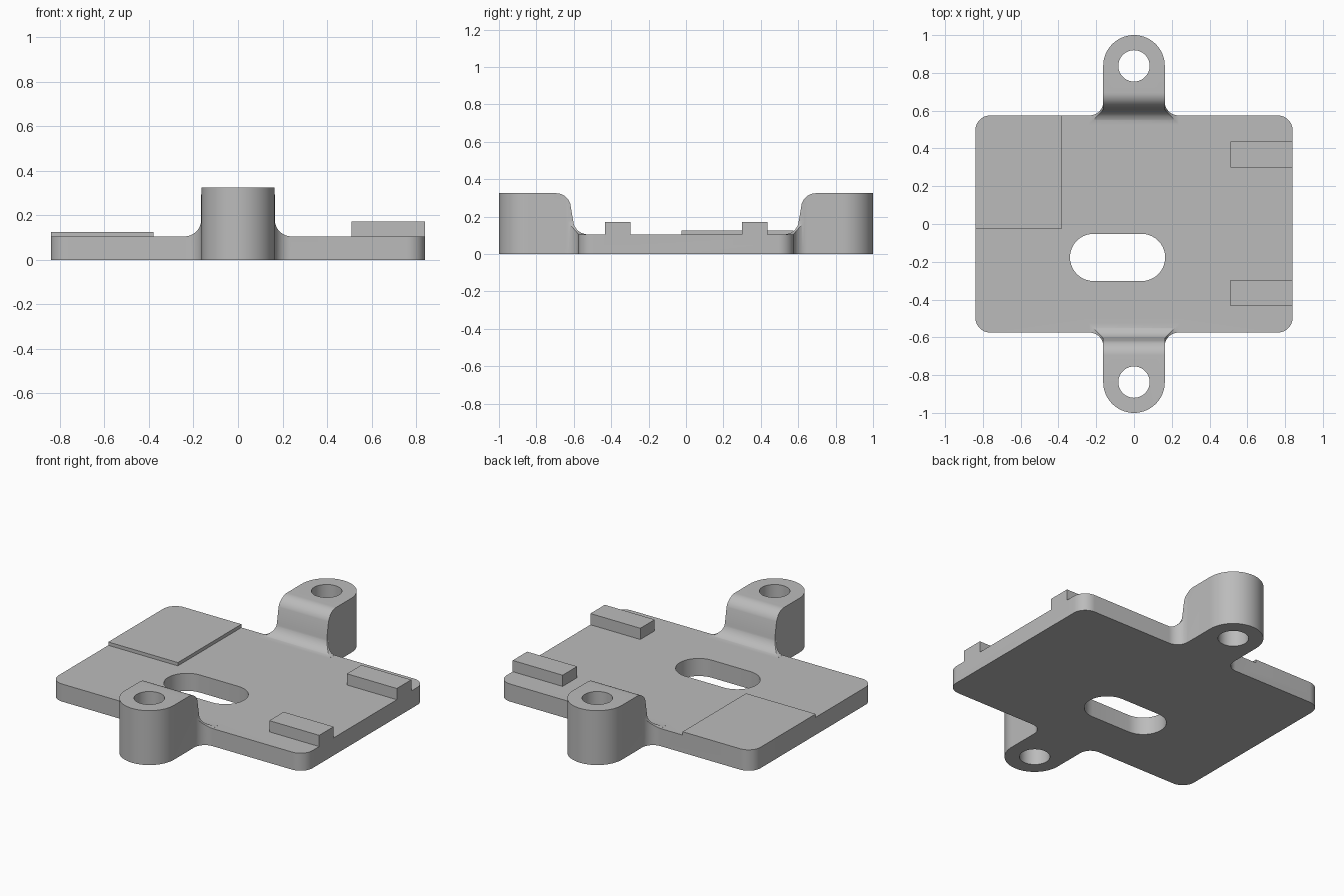
import bpy, bmesh
from math import sin, cos, pi, radians

cube = bpy.data.objects.get("Cube")
if cube:
    bpy.data.objects.remove(cube, do_unlink=True)

grey = bpy.data.materials.new("plain grey")
grey.use_nodes = True
colour = (0.5, 0.5, 0.5, 1)
grey.diffuse_color = colour
grey.node_tree.nodes["Principled BSDF"].inputs["Base Color"].default_value = colour


def arc(cx, cy, r, start, end, n=12):
    """Points on an arc, angles in degrees."""
    angles = [radians(start + (end - start) * i / n) for i in range(n + 1)]
    return [(cx + r * cos(a), cy + r * sin(a)) for a in angles]


def rect(x0, x1, y0, y1):
    return [(x0, y0), (x1, y0), (x1, y1), (x0, y1)]


def prism(name, outline, low, high, axis="z"):
    """Extrude a 2D outline along one axis."""
    place = {"x": lambda a, b: (low, a, b),
             "y": lambda a, b: (a, low, b),
             "z": lambda a, b: (a, b, low)}[axis]
    shift = [(high - low) * (axis == k) for k in "xyz"]
    bm = bmesh.new()
    face = bm.faces.new([bm.verts.new(place(a, b)) for a, b in outline])
    made = bmesh.ops.extrude_face_region(bm, geom=[face])["geom"]
    bmesh.ops.translate(bm, vec=shift,
                        verts=[v for v in made if isinstance(v, bmesh.types.BMVert)])
    bmesh.ops.recalc_face_normals(bm, faces=bm.faces)
    mesh = bpy.data.meshes.new(name)
    bm.to_mesh(mesh)
    bm.free()
    mesh.materials.append(grey)
    obj = bpy.data.objects.new(name, mesh)
    bpy.context.collection.objects.link(obj)
    return obj


def combine(target, other, operation):
    """Apply a boolean and discard the second solid."""
    mod = target.modifiers.new("combine", "BOOLEAN")
    mod.operation, mod.object, mod.solver = operation, other, "EXACT"
    bpy.context.view_layer.objects.active = target
    bpy.ops.object.modifier_apply(modifier=mod.name)
    bpy.data.objects.remove(other, do_unlink=True)


X, Y, TOP, R = 0.84, 0.575, 0.105, 0.08      # plate half sizes, thickness, corner radius
W, LUG_Y, FIL = 0.163, 0.837, 0.072          # lug half width, hole centre, root fillet

# Base plate with rounded corners
corners = [(1, 1, 0), (-1, 1, 90), (-1, -1, 180), (1, -1, 270)]
plate_outline = []
for sx, sy, a in corners:
    plate_outline += arc(sx * (X - R), sy * (Y - R), R, a, a + 90)
plate = prism("base_plate", plate_outline, 0, TOP)


def mounting_lug(name, side):
    # Plan shape: round end, straight sides, flared root
    plan = [(W + FIL, 0.5)] + arc(W + FIL, Y + FIL, FIL, 270, 180)
    plan += arc(0, LUG_Y, W, 0, 180, 32)
    plan += arc(-W - FIL, Y + FIL, FIL, 0, -90) + [(-W - FIL, 0.5)]
    lug = prism(name, [(x, side * y) for x, y in plan], 0, 0.4)
    # Side shape: sweeps up from the plate to the raised top
    swept = [(0.4, -0.1), (0.4, TOP)] + arc(0.524, TOP + 0.08, 0.08, 270, 343)
    swept += arc(0.695, 0.245, 0.08, 163, 90) + [(1.2, 0.325), (1.2, -0.1)]
    combine(lug, prism("swept_side", [(side * y, z) for y, z in swept], -1, 1, "x"), "INTERSECT")
    # Front shape: fillets blending the sides into the plate
    e = W + 0.002
    flare = [(0.4, -0.1), (0.4, TOP)] + arc(e + 0.075, TOP + 0.075, 0.075, 270, 180)
    flare += [(e, 0.5)]
    flare += [(-x, z) for x, z in reversed(flare)]
    combine(lug, prism("flared_front", flare, -1.3, 1.3, "y"), "INTERSECT")
    return lug


for side, name in ((1, "back_lug"), (-1, "front_lug")):
    combine(plate, mounting_lug(name, side), "UNION")

# Raised corner pad and the two ribs
pad_outline = [(-X, -0.025), (-0.38, -0.025), (-0.38, Y)] + arc(R - X, Y - R, R, 90, 180)
combine(plate, prism("corner_pad", pad_outline, 0.05, 0.125), "UNION")
for y0, y1 in ((0.30, 0.437), (-0.433, -0.297)):
    combine(plate, prism("rib", rect(0.51, X, y0, y1), 0.05, 0.172), "UNION")

# Screw holes and the long slot
for side in (1, -1):
    combine(plate, prism("hole", arc(0, side * LUG_Y, 0.083, 0, 350, 35), -1, 1), "DIFFERENCE")
slot = arc(0.04, -0.177, 0.125, -90, 90, 20) + arc(-0.214, -0.177, 0.125, 90, 270, 20)
combine(plate, prism("slot", slot, -1, 1), "DIFFERENCE")

plate.select_set(True)
bpy.context.view_layer.objects.active = plate
bpy.ops.object.shade_smooth_by_angle(angle=radians(25))
